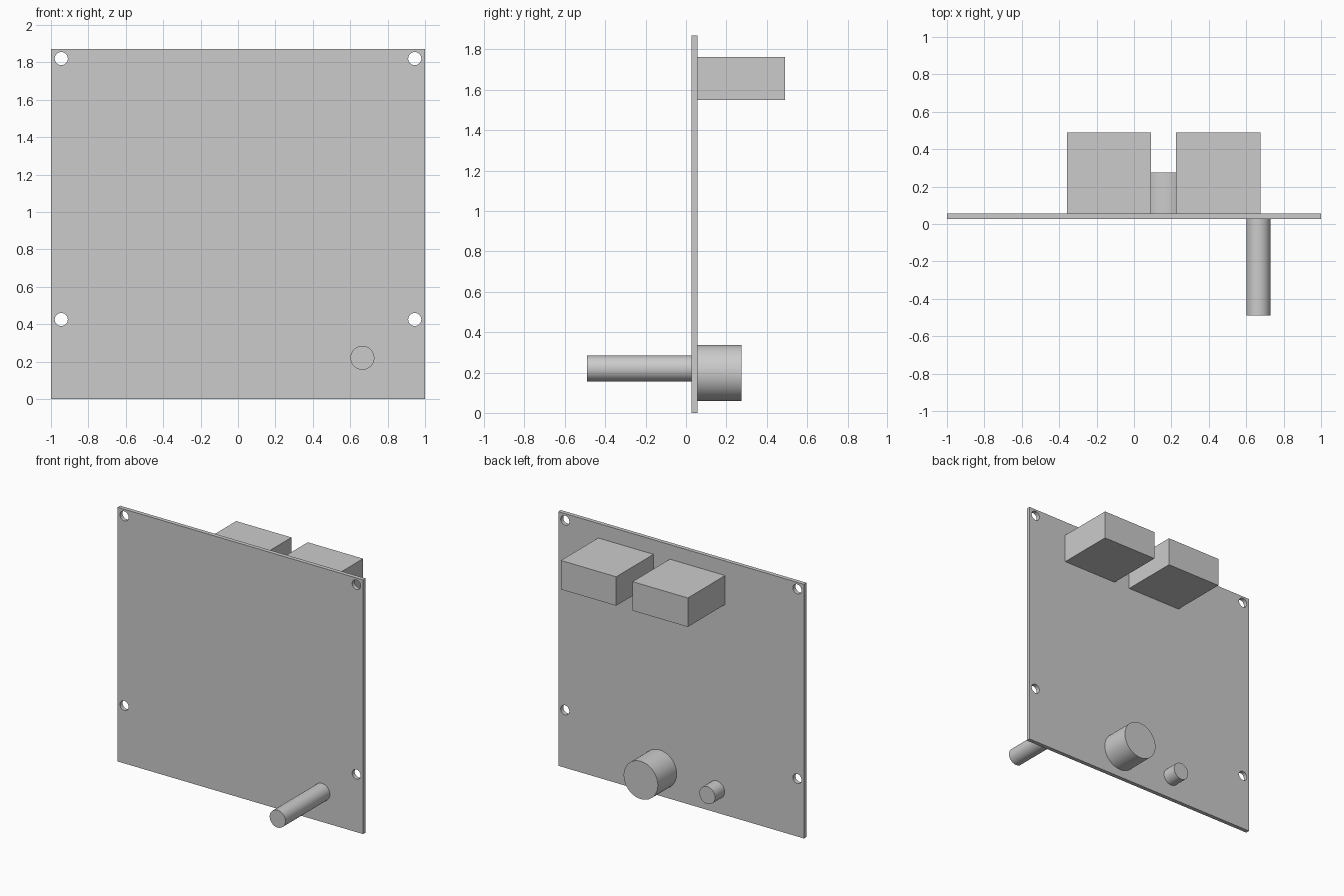
import bpy
import math

default = bpy.data.objects.get("Cube")
if default:
    bpy.data.objects.remove(default, do_unlink=True)

grey = bpy.data.materials.new("light grey")
grey.use_nodes = True
COLOUR = (0.6, 0.6, 0.6, 1)
grey.diffuse_color = COLOUR
grey.node_tree.nodes["Principled BSDF"].inputs["Base Color"].default_value = COLOUR

FRONT, BACK = 0.027, 0.057   # board faces along y
END = 0.49                   # depth reached on both sides


def box(name, x, y, z):
    """Box from (low, high) ranges on each axis."""
    bpy.ops.mesh.primitive_cube_add(size=1, location=[sum(r) / 2 for r in (x, y, z)])
    ob = bpy.context.object
    ob.name = name
    ob.scale = [r[1] - r[0] for r in (x, y, z)]
    bpy.ops.object.transform_apply(location=False, rotation=False, scale=True)
    ob.data.materials.append(grey)
    return ob


def rod(name, x, z, radius, y0, y1, sides=64):
    """Smooth cylinder running along y."""
    bpy.ops.mesh.primitive_cylinder_add(
        vertices=sides, radius=radius, depth=y1 - y0,
        location=(x, (y0 + y1) / 2, z), rotation=(math.pi / 2, 0, 0))
    ob = bpy.context.object
    ob.name = name
    ob.data.materials.append(grey)
    bpy.ops.object.shade_smooth_by_angle(angle=math.radians(30))
    return ob


# Board with four mounting holes
board = box("board", (-1, 1), (FRONT, BACK), (0, 1.87))
for x in (-0.945, 0.945):
    for z in (0.425, 1.82):
        cutter = rod("hole_cutter", x, z, 0.035, FRONT - 0.1, BACK + 0.1, 48)
        cutter.hide_render = True
        cutter.hide_set(True)
        cut = board.modifiers.new("mounting_hole", 'BOOLEAN')
        cut.operation = 'DIFFERENCE'
        cut.solver = 'EXACT'
        cut.object = cutter

# Apply the cuts and remove the cutters
bpy.ops.object.select_all(action='DESELECT')
board.select_set(True)
bpy.context.view_layer.objects.active = board
for name in [m.name for m in board.modifiers]:
    bpy.ops.object.modifier_apply(modifier=name)
for ob in [o for o in bpy.data.objects if o.name.startswith("hole_cutter")]:
    bpy.data.objects.remove(ob, do_unlink=True)
bpy.ops.object.shade_smooth_by_angle(angle=math.radians(30))

# Connector blocks on the back
for name, x in (("right_connector", -0.358), ("left_connector", 0.225)):
    box(name, (x, x + 0.45), (BACK, END), (1.55, 1.763))

# Round parts: control shaft on the front, two capacitors on the back
rod("control_shaft", 0.665, 0.22, 0.064, -END, FRONT)
rod("large_capacitor", 0.175, 0.198, 0.139, BACK, 0.276)
rod("small_capacitor", -0.29, 0.17, 0.064, BACK, 0.167)
